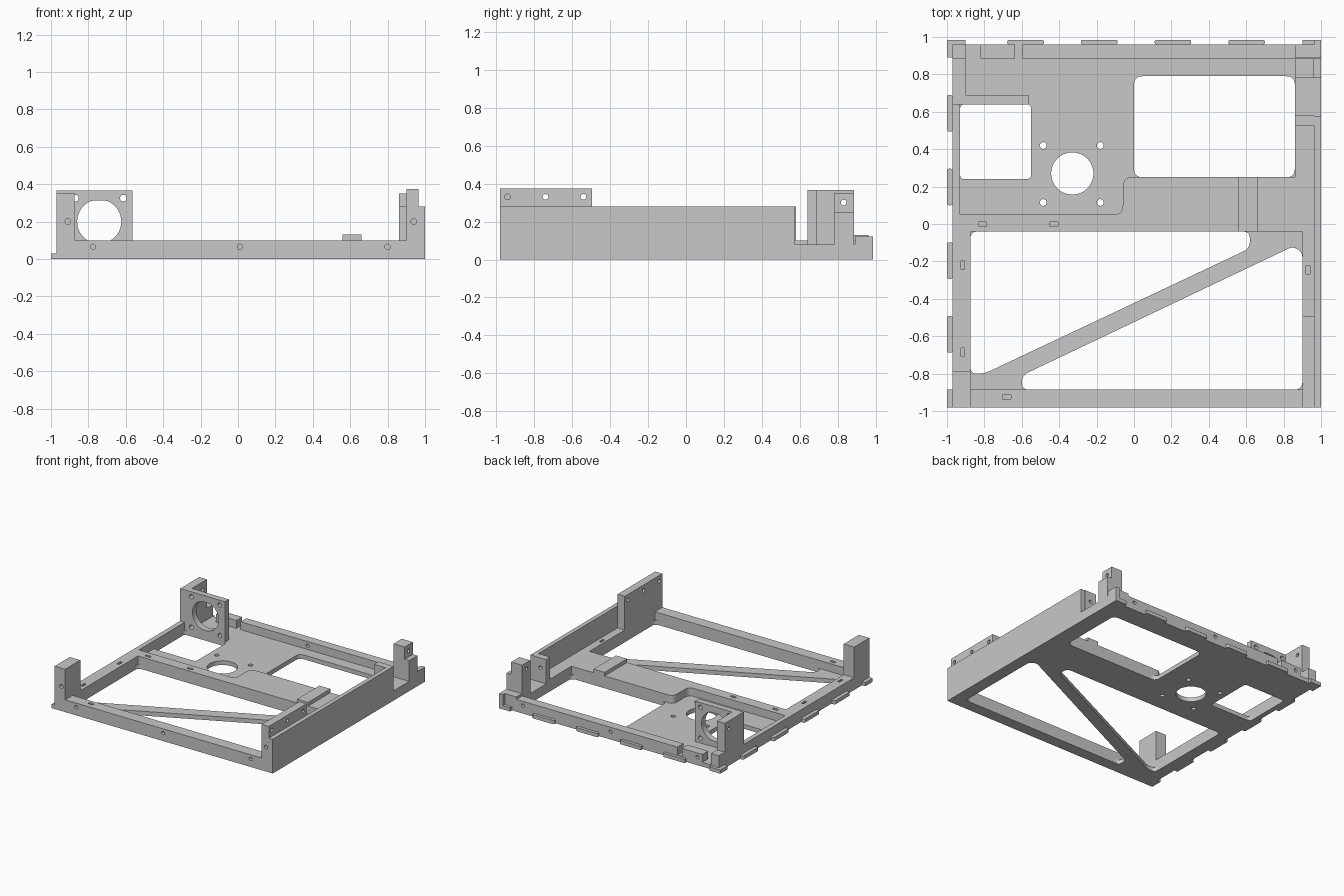
import bpy, bmesh
from math import cos, sin, tau
from mathutils import Vector

if "Cube" in bpy.data.objects:
    bpy.data.objects.remove(bpy.data.objects["Cube"], do_unlink=True)

grey = bpy.data.materials.new("plain grey")
grey.use_nodes = True
COLOUR = (0.58, 0.58, 0.58, 1)
grey.diffuse_color = COLOUR
grey.node_tree.nodes["Principled BSDF"].inputs["Base Color"].default_value = COLOUR

FLOOR, RAIL = 0.035, 0.1


def rounded(points, radius):
    """Replace each corner of an outline with a small curve, never past mid-edge."""
    out, n = [], len(points)
    for i, p in enumerate(points):
        p = Vector(p)
        a, b = Vector(points[i - 1]) - p, Vector(points[(i + 1) % n]) - p
        r = min(radius, 0.48 * a.length, 0.48 * b.length)
        s, e = p + a.normalized() * r, p + b.normalized() * r
        for k in range(6):
            t = k / 5
            out.append(s * (1 - t) ** 2 + p * 2 * t * (1 - t) + e * t * t)
    return out


def rect(x0, x1, y0, y1):
    return [(x0, y0), (x1, y0), (x1, y1), (x0, y1)]


def circle(x, y, r, n=32):
    return [(x + r * cos(tau * i / n), y + r * sin(tau * i / n)) for i in range(n)]


def prism(name, outline, low, high, axis="z"):
    """Extrude an outline along an axis: z takes (x, y), y takes (x, z), x takes (y, z)."""
    place = {"z": lambda u, v, w: (u, v, w), "y": lambda u, v, w: (u, w, v),
             "x": lambda u, v, w: (w, u, v)}[axis]
    bm = bmesh.new()
    face = bm.faces.new([bm.verts.new(place(p[0], p[1], low)) for p in outline])
    new = bmesh.ops.extrude_face_region(bm, geom=[face])["geom"]
    shift = Vector(place(0, 0, high - low))
    bmesh.ops.translate(bm, vec=shift, verts=[g for g in new if isinstance(g, bmesh.types.BMVert)])
    bmesh.ops.recalc_face_normals(bm, faces=bm.faces)
    mesh = bpy.data.meshes.new(name)
    bm.to_mesh(mesh)
    bm.free()
    mesh.materials.append(grey)
    obj = bpy.data.objects.new(name, mesh)
    bpy.context.collection.objects.link(obj)
    return obj


def box(name, x0, x1, y0, y1, z0, z1):
    return prism(name, rect(x0, x1, y0, y1), z0, z1)


def cut(obj, *cutters):
    """Subtract the cutters for good and remove them."""
    for c in cutters:
        m = obj.modifiers.new("cut", "BOOLEAN")
        m.operation, m.solver, m.object = "DIFFERENCE", "EXACT", c
    bpy.context.view_layer.update()
    mesh = bpy.data.meshes.new_from_object(obj.evaluated_get(bpy.context.evaluated_depsgraph_get()))
    obj.modifiers.clear()
    obj.data = mesh
    for c in cutters:
        bpy.data.objects.remove(c, do_unlink=True)


def hole(u, v, r, low, high, axis):
    return prism("cutter", circle(u, v, r), low, high, axis)


def slot(x, y, w, d):
    return box("cutter", x - w / 2, x + w / 2, y - d / 2, y + d / 2, RAIL - 0.03, 0.2)


# Floor plate with windows, two triangular openings and motor holes
floor = box("floor_plate", -0.97, 0.965, -0.98, 0.96, 0, FLOOR)
openings = [
    rounded([(-0.875, -0.04), (0.62, -0.04), (0.62, -0.13), (-0.8, -0.8), (-0.875, -0.8)], 0.04),
    rounded([(0.9, -0.15), (0.85, -0.12), (-0.6, -0.81), (-0.6, -0.885), (0.9, -0.885)], 0.04),
    rounded(rect(0, 0.86, 0.25, 0.79), 0.045),
    rounded(rect(-0.93, -0.55, 0.24, 0.64), 0.025),
    circle(-0.33, 0.27, 0.113, 48)]
openings += [circle(x, y, 0.018) for x in (-0.485, -0.18) for y in (0.115, 0.42)]
cut(floor, *[prism("cutter", o, -0.1, 0.2) for o in openings])

# Front rail with screw holes
front = box("front_rail", -0.97, 0.965, -0.98, -0.885, FLOOR, RAIL)
cut(front, slot(-0.68, -0.925, 0.045, 0.02),
    *[hole(x, 0.065, 0.014, -1.1, -0.92, "y") for x in (-0.775, 0.01, 0.8)])

# Left rail, thick in front and thin beside the window
left = box("left_rail", -0.97, -0.875, -0.885, -0.04, FLOOR, RAIL)
cut(left, slot(-0.915, -0.22, 0.02, 0.045), slot(-0.915, -0.685, 0.02, 0.045))
box("left_rear_rail", -0.97, -0.93, 0.05, 0.64, FLOOR, RAIL)

# Cross bar that widens towards the right side
cross = prism("cross_bar", [(-0.97, -0.04), (0.965, -0.04), (0.965, 0.25)]
              + rounded([(0.4, 0.25), (-0.06, 0.25), (-0.06, 0.05), (-0.4, 0.05)], 0.05)[6:18]
              + [(-0.97, 0.05)], FLOOR, RAIL)
cut(cross, slot(-0.81, 0, 0.045, 0.02), slot(-0.43, 0, 0.045, 0.02))
box("cross_bar_block", 0.56, 0.66, -0.04, 0.25, RAIL, 0.13)

# Right wall, its inner rail and raised front plate
box("right_wall", 0.965, 1, -0.98, 0.575, 0, 0.28)
right = box("right_rail", 0.9, 0.965, -0.885, -0.04, FLOOR, RAIL)
cut(right, slot(0.93, -0.245, 0.02, 0.045))
box("right_middle_rail", 0.86, 0.965, 0.25, 0.575, FLOOR, RAIL)
box("right_rear_rail", 0.86, 0.965, 0.575, 0.89, FLOOR, 0.08)
box("right_rear_wall", 0.965, 1, 0.575, 0.89, 0, 0.08)
plate = box("right_front_plate", 0.9, 0.965, -0.98, -0.495, RAIL, 0.375)
cut(plate, hole(0.94, 0.2, 0.015, -1.1, -0.93, "y"),
    *[hole(y, 0.33, 0.015, 0.8, 1.1, "x") for y in (-0.94, -0.74, -0.54)])
post = box("right_middle_post", 0.86, 0.965, 0.525, 0.58, RAIL, 0.28)
cut(post, hole(0.91, 0.2, 0.015, 0.55, 0.7, "y"))

# Rear right stepped post and corner
post = box("right_rear_post", 0.86, 0.96, 0.78, 0.885, 0.08, 0.35)
cut(post, hole(0.83, 0.3, 0.015, 0.8, 1.1, "x"))
box("right_rear_post_step", 0.96, 1, 0.78, 0.885, 0.08, 0.25)
box("right_rear_corner", 0.86, 0.965, 0.89, 0.96, FLOOR, 0.12)
box("right_rear_corner_edge", 0.965, 1, 0.89, 0.985, 0, 0.12)

# Front left post
post = box("left_front_post", -0.97, -0.875, -0.98, -0.785, RAIL, 0.35)
cut(post, hole(-0.91, 0.2, 0.015, -1.1, -0.93, "y"))

# Motor mount: bored plate with a side wing
mount = box("motor_plate", -0.97, -0.565, 0.64, 0.69, FLOOR, 0.365)
bore = [(x, min(z, 0.312)) for x, z in circle(-0.742, 0.2, 0.118, 48)]
cut(mount, prism("cutter", bore, 0.5, 0.8, "y"),
    *[hole(x, z, 0.018, 0.5, 0.8, "y") for x in (-0.87, -0.613) for z in (0.075, 0.325)])
wing = box("motor_plate_wing", -0.97, -0.9, 0.69, 0.885, FLOOR, 0.365)
cut(wing, hole(0.83, 0.3, 0.015, -1.1, -0.8, "x"))
box("left_rear_corner", -0.97, -0.9, 0.885, 0.96, FLOOR, 0.13)

# Back rail in two lengths
for name, x0, x1, holes in (("back_rail_short", -0.82, -0.635, [-0.775]),
                            ("back_rail_long", -0.595, 0.86, [0.01, 0.8])):
    rail = box(name, x0, x1, 0.885, 0.96, FLOOR, RAIL)
    cut(rail, *[hole(x, 0.065, 0.014, 0.8, 1.1, "y") for x in holes])

# Locating tabs along the left and back edges
for i in range(4):
    c = -0.58 + 0.394 * i
    prism("back_tab", rounded(rect(c - 0.098, c + 0.098, 0.96, 0.985), 0.012), 0, 0.03)
    prism("left_tab", rounded(rect(-1, -0.97, c - 0.108, c + 0.088), 0.012), 0, 0.03)
box("left_front_tab", -1, -0.97, -0.98, -0.885, 0, 0.03)
box("left_rear_tab", -1, -0.97, 0.89, 0.985, 0, 0.03)
box("back_left_tab", -0.97, -0.9, 0.96, 0.985, 0, 0.03)
box("back_right_tab", 0.9, 0.965, 0.96, 0.985, 0, 0.03)
